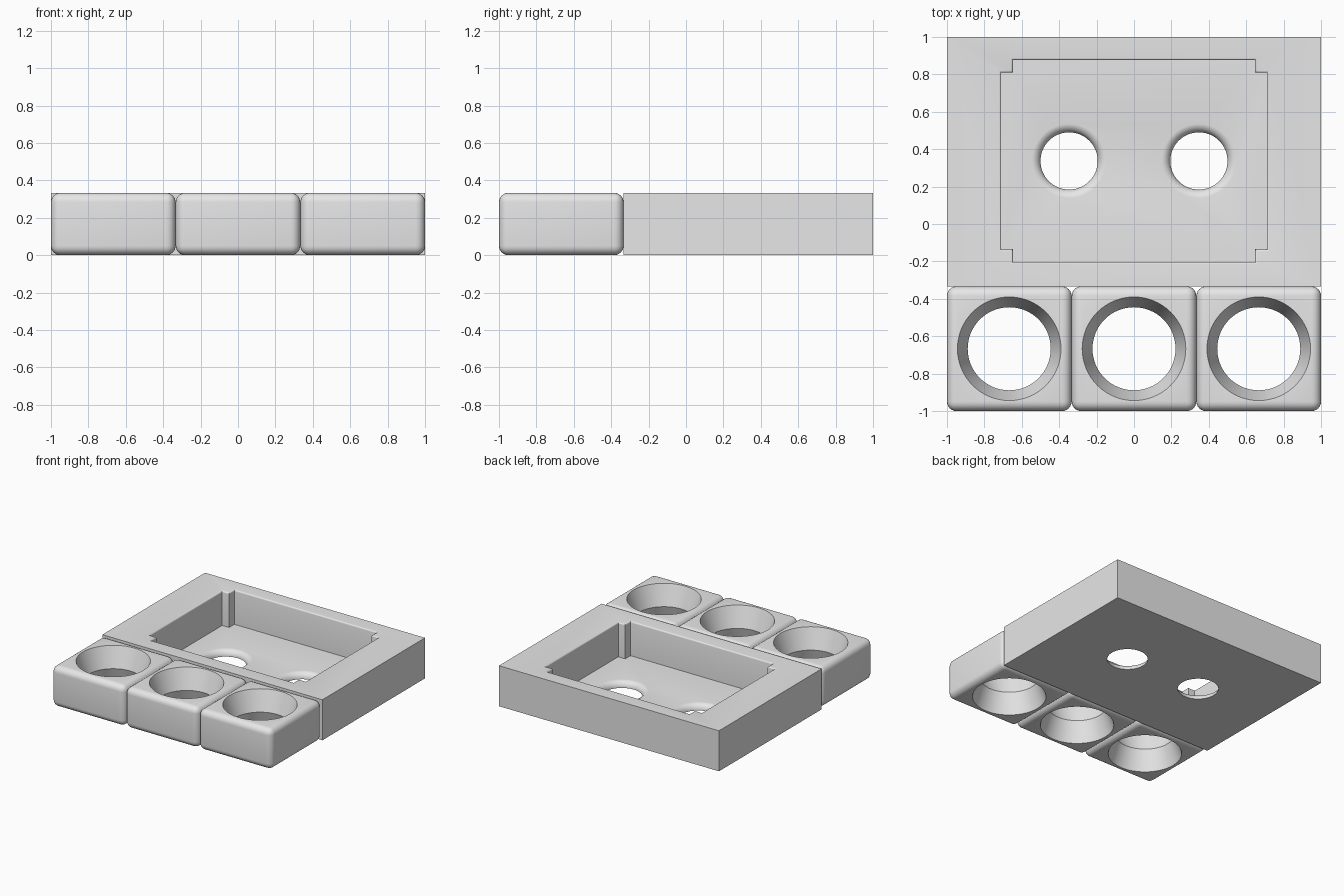
import bpy, bmesh, math

if "Cube" in bpy.data.objects:
    bpy.data.objects.remove(bpy.data.objects["Cube"], do_unlink=True)

T = 0.333        # common thickness
FLOOR = 0.05     # floor of the tray pocket
POCKET_Y = 0.337

grey = bpy.data.materials.new("plain grey")
grey.use_nodes = True
grey.diffuse_color = (0.8, 0.8, 0.8, 1)
grey.node_tree.nodes["Principled BSDF"].inputs["Base Color"].default_value = (0.8, 0.8, 0.8, 1)


def make_object(name, bm):
    bmesh.ops.recalc_face_normals(bm, faces=bm.faces)
    mesh = bpy.data.meshes.new(name)
    bm.to_mesh(mesh)
    bm.free()
    mesh.materials.append(grey)
    ob = bpy.data.objects.new(name, mesh)
    bpy.context.collection.objects.link(ob)
    return ob


def box(name, x0, x1, y0, y1, bevel=0):
    bm = bmesh.new()
    bmesh.ops.create_cube(bm, size=1)
    for v in bm.verts:
        v.co = ((x0 + x1) / 2 + v.co.x * (x1 - x0),
                (y0 + y1) / 2 + v.co.y * (y1 - y0), (v.co.z + 0.5) * T)
    if bevel:
        bmesh.ops.bevel(bm, geom=bm.edges[:], offset=bevel, segments=6,
                        profile=0.5, affect='EDGES')
    return make_object(name, bm)


def loft(name, rings):
    """Closed solid through a stack of (outline, height) rings."""
    bm = bmesh.new()
    loops = [[bm.verts.new((x, y, z)) for x, y in pts] for pts, z in rings]
    n = len(loops[0])
    for a, b in zip(loops, loops[1:]):
        for i in range(n):
            j = (i + 1) % n
            bm.faces.new((a[i], a[j], b[j], b[i]))
    bm.faces.new(loops[0])
    bm.faces.new(loops[-1])
    return make_object(name, bm)


def circle(cx, cy, r, n=64):
    return [(cx + r * math.cos(2 * math.pi * i / n),
             cy + r * math.sin(2 * math.pi * i / n)) for i in range(n)]


def notched_rectangle(grow):
    """Rectangle whose four corners are stepped inward."""
    xa, ya = 0.71 + grow, 0.472 + grow
    xb, yb = 0.647 + grow, 0.54 + grow
    quarter = [(xa, ya), (xb, ya), (xb, yb)]
    half = quarter + [(-x, y) for x, y in reversed(quarter)]
    outline = half + [(-x, -y) for x, y in half]
    return [(x, y + POCKET_Y) for x, y in outline]


def cut(ob, cutter):
    cutter.hide_render = True
    mod = ob.modifiers.new("cut", 'BOOLEAN')
    mod.operation = 'DIFFERENCE'
    mod.solver = 'EXACT'
    mod.object = cutter
    bpy.context.view_layer.objects.active = ob
    bpy.ops.object.modifier_apply(modifier=mod.name)
    bpy.data.objects.remove(cutter, do_unlink=True)


def smooth(ob):
    bpy.ops.object.select_all(action='DESELECT')
    ob.select_set(True)
    bpy.context.view_layer.objects.active = ob
    bpy.ops.object.shade_smooth_by_angle(angle=math.radians(30))


# Tray with a notched pocket, rounded at the rim
tray = box("tray", -1, 1, -0.333, 1)
R = 0.012
rings = [(notched_rectangle(0), FLOOR)]
for k in range(5):
    a = k / 4 * math.pi / 2
    rings.append((notched_rectangle(R * (1 - math.cos(a))), T - R + R * math.sin(a)))
rings.append((notched_rectangle(R), T + 0.05))
cut(tray, loft("pocket_cutter", rings))

# Two floor holes with a rounded lip
for x in (-0.347, 0.347):
    rings = [(circle(x, POCKET_Y, 0.153), -0.05)]
    for k in range(9):
        a = k / 8 * math.pi / 2 * 0.97
        rings.append((circle(x, POCKET_Y, 0.153 + 0.05 * (1 - math.cos(a))),
                      0.0005 + 0.05 * math.sin(a)))
    rings.append((circle(x, POCKET_Y, 0.203), FLOOR + 0.02))
    cut(tray, loft("hole_cutter", rings))
smooth(tray)

# Three rounded blocks with hourglass holes along the front
for name, x in (("right_block", -0.667), ("middle_block", 0), ("left_block", 0.667)):
    block = box(name, x - 0.333, x + 0.333, -1, -0.334, bevel=0.05)
    slope = (0.277 - 0.222) / (T / 2)
    rings = [(circle(x, -0.667, 0.222 + slope * abs(z - T / 2)), z)
             for z in (-0.02, T / 2, T + 0.02)]
    cut(block, loft("block_cutter", rings))
    smooth(block)
